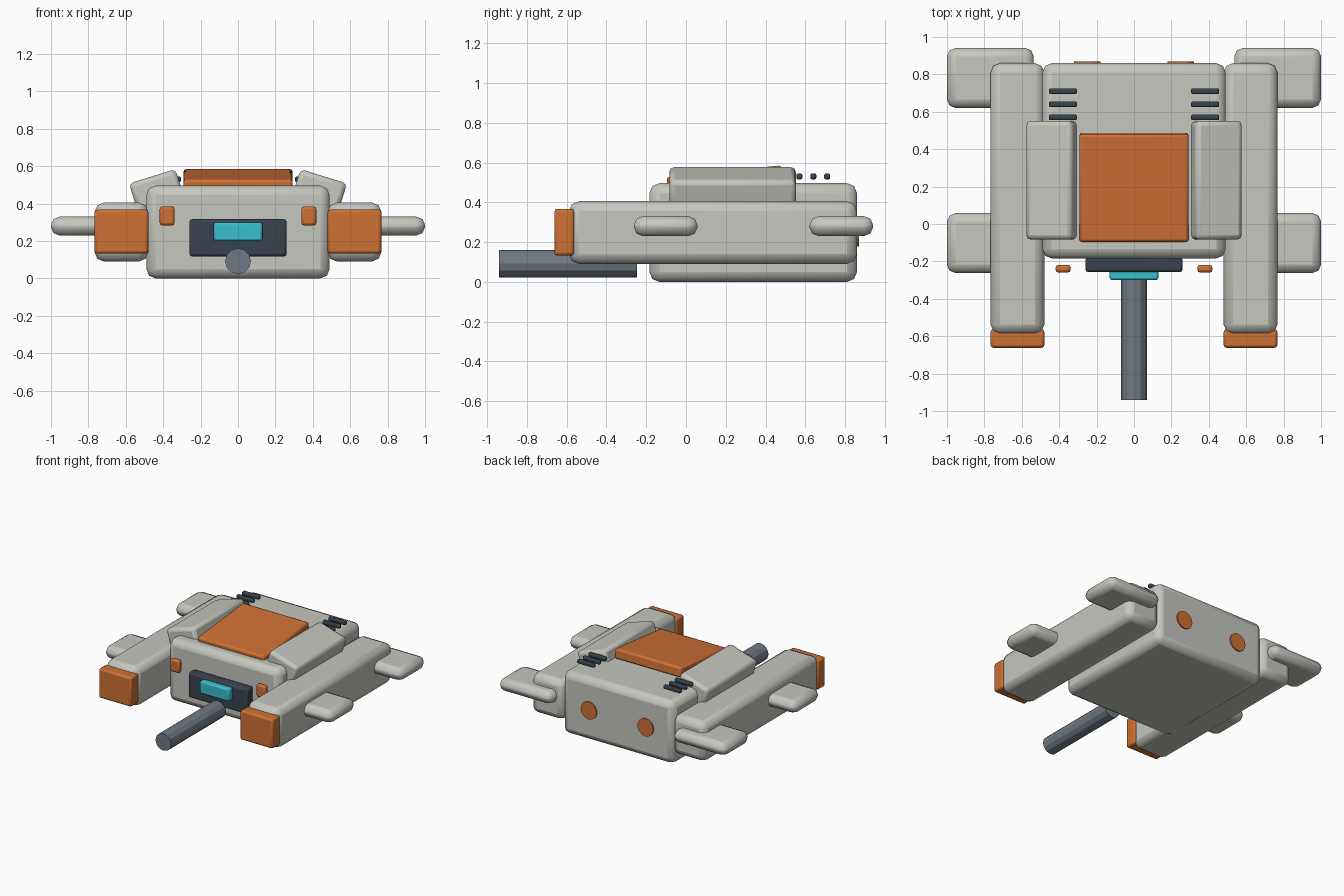
import bpy
import math

old = bpy.data.objects.get("Cube")
if old:
    bpy.data.objects.remove(old, do_unlink=True)


def material(name, rgb):
    m = bpy.data.materials.new(name)
    m.use_nodes = True
    m.diffuse_color = (*rgb, 1)
    m.node_tree.nodes["Principled BSDF"].inputs["Base Color"].default_value = (*rgb, 1)
    return m


hull = material("pale grey hull", (0.56, 0.57, 0.52))
orange = material("burnt orange", (0.62, 0.16, 0.035))
dark = material("dark slate", (0.04, 0.055, 0.075))
cyan = material("cyan glass", (0.04, 0.52, 0.62))
steel = material("blue grey steel", (0.16, 0.19, 0.23))


def box(name, centre, size, mat, bevel, tilt=(0, 0, 0), segments=2):
    """Box with softened edges, tilted about its centre."""
    bpy.ops.mesh.primitive_cube_add(size=1, location=centre, rotation=tilt)
    ob = bpy.context.object
    ob.name = name
    ob.scale = size
    bpy.ops.object.transform_apply(location=False, rotation=False, scale=True)
    ob.data.materials.append(mat)
    mod = ob.modifiers.new("Soft edges", "BEVEL")
    mod.width = bevel
    mod.segments = segments
    bpy.ops.object.shade_smooth_by_angle(angle=math.radians(50))
    return ob


def rod(name, x, z, y0, y1, radius, sides, mat):
    """Cylinder lying along y."""
    bpy.ops.mesh.primitive_cylinder_add(
        vertices=sides, radius=radius, depth=y1 - y0,
        location=(x, (y0 + y1) / 2, z), rotation=(math.pi / 2, 0, 0))
    ob = bpy.context.object
    ob.name = name
    ob.data.materials.append(mat)


# Hull, sloping top hatch, visor and gun
box("hull", (0, 0.338, 0.248), (0.98, 1.044, 0.496), hull, 0.05)
box("top_hatch", (0, 0.195, 0.517), (0.585, 0.58, 0.08), orange, 0.015, (0.1, 0, 0))
box("visor_frame", (0, -0.217, 0.217), (0.52, 0.08, 0.2), dark, 0.015)
box("visor_glass", (0, -0.27, 0.25), (0.26, 0.06, 0.1), cyan, 0.012)
rod("gun_barrel", 0, 0.092, -0.94, -0.246, 0.069, 12, steel)

# Mirrored parts
for side, s in (("left", 1), ("right", -1)):
    box(side + "_pontoon", (s * 0.623, 0.136, 0.248), (0.287, 1.448, 0.315), hull, 0.05)
    box(side + "_pontoon_cap", (s * 0.623, -0.612, 0.25), (0.287, 0.1, 0.235), orange, 0.015)
    box(side + "_shoulder_pod", (s * 0.432, 0.234, 0.46), (0.26, 0.636, 0.18),
        hull, 0.025, (0, s * 0.3, 0))
    for place, y in (("front", -0.102), ("rear", 0.781)):
        box(f"{side}_{place}_fin", (s * 0.768, y, 0.28), (0.464, 0.32, 0.1), hull, 0.045)
    box(side + "_headlight", (s * 0.379, -0.239, 0.334), (0.08, 0.042, 0.103), orange, 0.015)
    for i in range(3):
        box(f"{side}_vent_{i + 1}", (s * 0.38, 0.57 + 0.07 * i, 0.53),
            (0.15, 0.03, 0.03), dark, 0.008)
    rod(side + "_thruster", s * 0.25, 0.248, 0.8, 0.87, 0.07, 16, orange)
